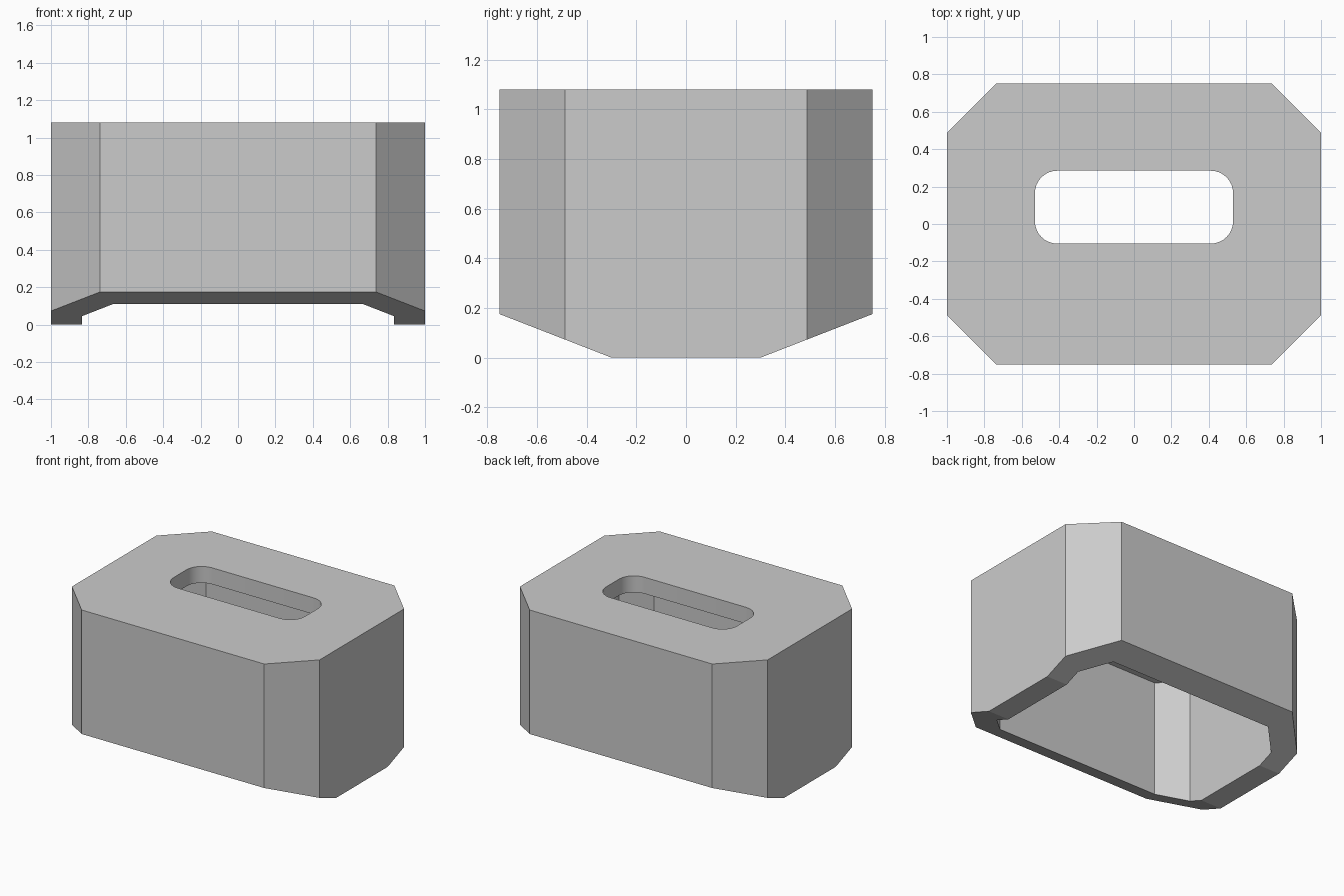
import bpy, bmesh, math

cube = bpy.data.objects.get("Cube")
if cube:
    bpy.data.objects.remove(cube, do_unlink=True)

HALF_X, HALF_Y, HEIGHT = 1.0, 0.75, 1.08
CHAMFER, WALL, ROOF = 0.263, 0.167, 0.12
FOOT_Y, LIFT = 0.3, 0.175          # flat foot half-length, raised lip at the ends


def octagon(inset):
    """Chamfered rectangle, counter-clockwise, with extra points where the feet start."""
    x, y = HALF_X - inset, HALF_Y - inset
    c = CHAMFER - inset * (2 - math.sqrt(2))
    quarter = [(x, FOOT_Y), (x, y - c), (x - c, y)]
    half = quarter + [(-px, py) for px, py in reversed(quarter)]
    return half + [(-px, -py) for px, py in half]


def slot(half_x, y0, y1, radius, steps=8):
    """Rounded rectangle, counter-clockwise."""
    mid, half_y = (y0 + y1) / 2, (y1 - y0) / 2
    points = []
    for k, (sx, sy) in enumerate([(1, 1), (-1, 1), (-1, -1), (1, -1)]):
        for i in range(steps + 1):
            a = math.pi / 2 * (k + i / steps)
            points.append((sx * (half_x - radius) + radius * math.cos(a),
                           mid + sy * (half_y - radius) + radius * math.sin(a)))
    return points


def lip_height(y):
    return LIFT * max(0, abs(y) - FOOT_Y) / (HALF_Y - FOOT_Y)


bm = bmesh.new()


def ring(points, height):
    verts = [bm.verts.new((x, y, height(y))) for x, y in points]
    for i, v in enumerate(verts):
        bm.edges.new((verts[i - 1], v))
    return verts


def skin(a, b):
    for i in range(len(a)):
        bm.faces.new((a[i - 1], a[i], b[i], b[i - 1]))


def fill_between(a, b):
    edges = [bm.edges.get((r[i - 1], r[i])) for r in (a, b) for i in range(len(r))]
    bmesh.ops.triangle_fill(bm, edges=edges, use_beauty=True)


# Rings of the hollow body and of the slot through its roof
top = lambda y: HEIGHT
ceiling = lambda y: HEIGHT - ROOF
outer_top, outer_lip = ring(octagon(0), top), ring(octagon(0), lip_height)
inner_lip, inner_top = ring(octagon(WALL), lip_height), ring(octagon(WALL), ceiling)
opening = slot(0.53, -0.105, 0.285, 0.12)
slot_top, slot_low = ring(opening, top), ring(opening, ceiling)

# Outer walls, stepped lip, inner walls, roof and slot
skin(outer_lip, outer_top)
skin(inner_lip, outer_lip)
skin(inner_top, inner_lip)
skin(slot_top, slot_low)
fill_between(outer_top, slot_top)
fill_between(inner_top, slot_low)
bmesh.ops.recalc_face_normals(bm, faces=bm.faces)
bmesh.ops.dissolve_limit(bm, angle_limit=0.001, verts=[], edges=bm.edges)

mesh = bpy.data.meshes.new("hollow_body")
bm.to_mesh(mesh)
bm.free()
body = bpy.data.objects.new("hollow_body", mesh)
bpy.context.collection.objects.link(body)

# Plain grey material
grey = bpy.data.materials.new("plain_grey")
grey.use_nodes = True
colour = (0.6, 0.6, 0.6, 1)
grey.diffuse_color = colour
grey.node_tree.nodes["Principled BSDF"].inputs["Base Color"].default_value = colour
mesh.materials.append(grey)

# Smooth the slot corners, keep the chamfers sharp
bpy.ops.object.select_all(action="DESELECT")
body.select_set(True)
bpy.context.view_layer.objects.active = body
bpy.ops.object.shade_smooth_by_angle(angle=math.radians(20))
